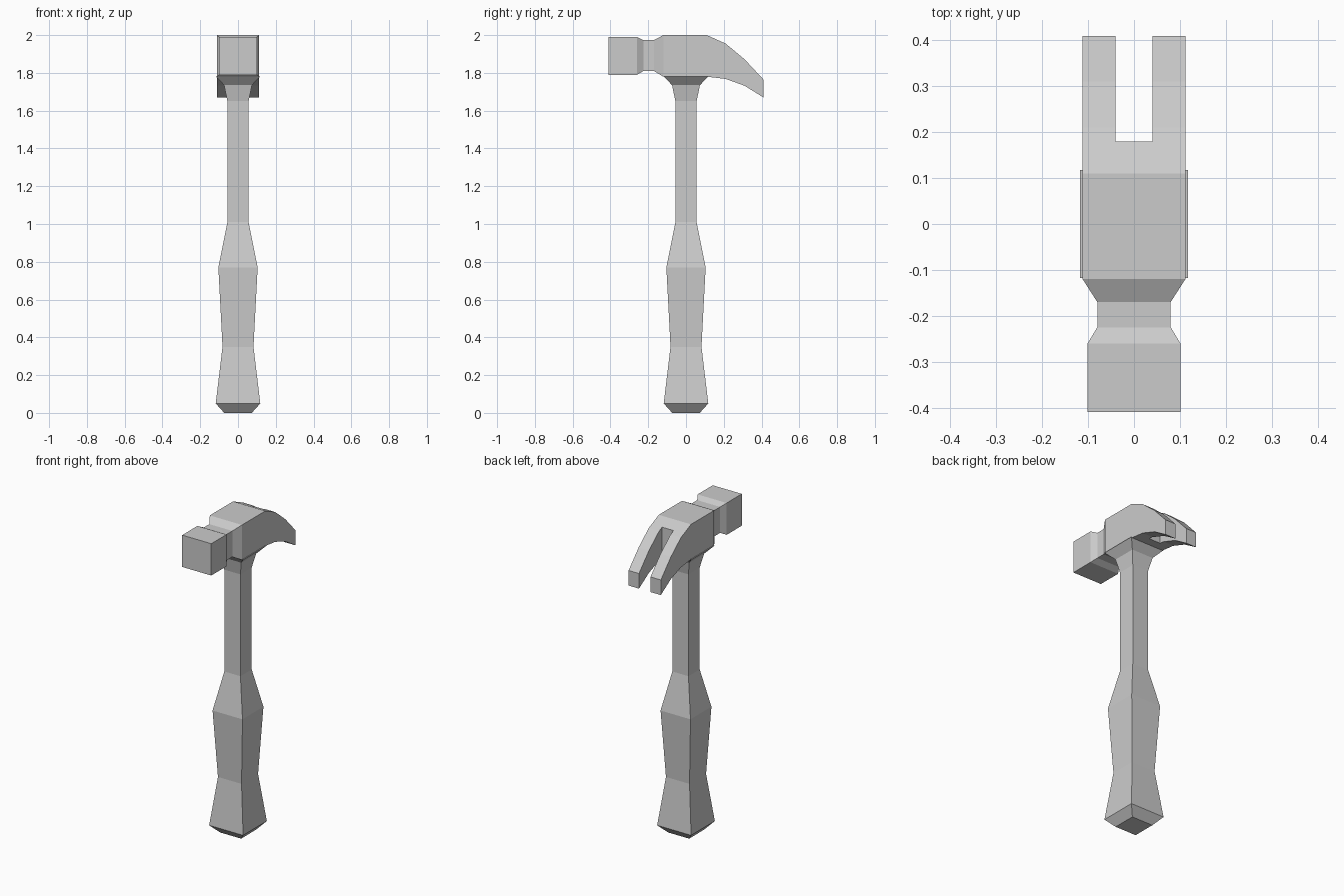
import bpy
import bmesh

if "Cube" in bpy.data.objects:
    bpy.data.objects.remove(bpy.data.objects["Cube"])


def loft(name, rings):
    """Skin a closed flat-faced mesh through a list of four-point rings."""
    bm = bmesh.new()
    loops = [[bm.verts.new(p) for p in ring] for ring in rings]
    for a, b in zip(loops, loops[1:]):
        for i in range(4):
            j = (i + 1) % 4
            bm.faces.new((a[i], a[j], b[j], b[i]))
    bm.faces.new(loops[0])
    bm.faces.new(loops[-1])
    bmesh.ops.recalc_face_normals(bm, faces=bm.faces)
    mesh = bpy.data.meshes.new(name)
    bm.to_mesh(mesh)
    bm.free()
    obj = bpy.data.objects.new(name, mesh)
    bpy.context.collection.objects.link(obj)
    return obj


def flat_ring(z, h):
    return [(-h, -h, z), (h, -h, z), (h, h, z), (-h, h, z)]


def upright_ring(y, h, z0, z1):
    return [(-h, y, z0), (h, y, z0), (h, y, z1), (-h, y, z1)]


# Square handle: height, half width, ending in a flared collar under the head
handle_profile = [(0, 0.073), (0.05, 0.118), (0.35, 0.082), (0.77, 0.104),
                  (1.01, 0.056), (1.65, 0.056), (1.735, 0.074), (1.782, 0.118)]
loft("handle", [flat_ring(z, h) for z, h in handle_profile])

# Head: y, half width, bottom z, top z, from striking face to claw tip
head_profile = [(-0.41, 0.101, 1.79, 1.99), (-0.26, 0.101, 1.79, 1.99),
                (-0.225, 0.08, 1.81, 1.973), (-0.17, 0.08, 1.81, 1.973),
                (-0.12, 0.112, 1.78, 2.0), (0.11, 0.112, 1.78, 2.0),
                (0.21, 0.112, 1.768, 1.955), (0.31, 0.112, 1.732, 1.872),
                (0.41, 0.112, 1.67, 1.765)]
head = loft("claw_head", [upright_ring(*s) for s in head_profile])

# Slot that splits the claw in two
cutter = loft("slot_cutter", [upright_ring(y, 0.04, 1.5, 2.2) for y in (0.18, 0.6)])
cutter.hide_render = True
bpy.context.view_layer.objects.active = head
slot = head.modifiers.new("slot", 'BOOLEAN')
slot.operation = 'DIFFERENCE'
slot.solver = 'EXACT'
slot.object = cutter
bpy.ops.object.modifier_apply(modifier=slot.name)
bpy.data.objects.remove(cutter)
